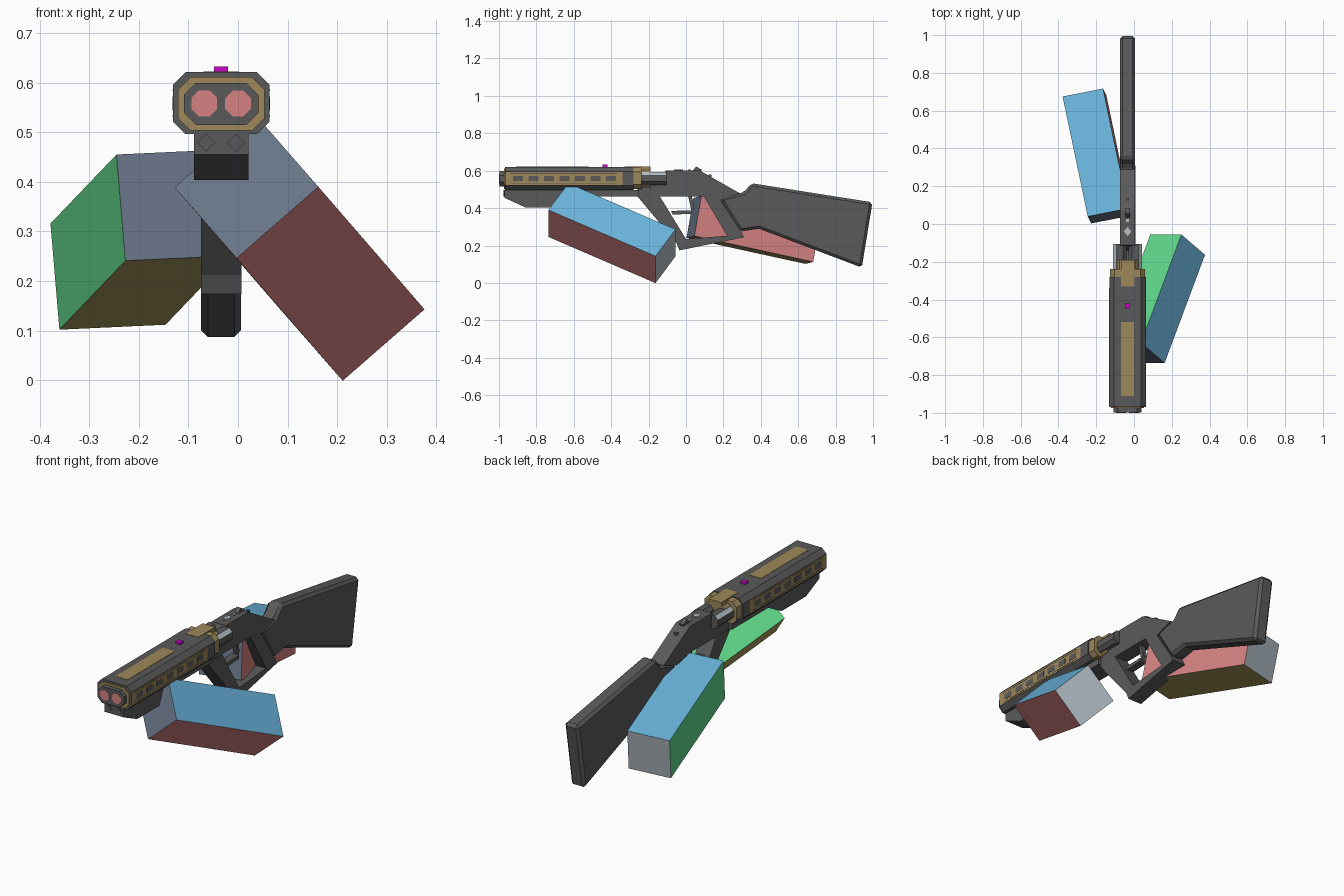
import bpy, bmesh, math
from mathutils import Vector

if "Cube" in bpy.data.objects:
    bpy.data.objects.remove(bpy.data.objects["Cube"])

CX = -0.034  # centre line of the long body


def mat(name, r, g, b):
    m = bpy.data.materials.new(name)
    lin = [((c / 255 + 0.055) / 1.055) ** 2.4 for c in (r, g, b)]
    m.diffuse_color = (*lin, 1)
    m.use_nodes = True
    m.node_tree.nodes["Principled BSDF"].inputs["Base Color"].default_value = m.diffuse_color
    return m


DARK = mat("dark_grey", 90, 90, 90)
GOLD = mat("dull_gold", 158, 136, 90)
MAGENTA = mat("magenta", 200, 10, 200)
RED = mat("soft_red", 214, 130, 130)
GREEN = mat("soft_green", 96, 214, 138)
BLUE = mat("sky_blue", 106, 180, 220)
OLIVE = mat("olive", 176, 162, 98)
SLATE = mat("slate", 104, 117, 136)
LIGHT = mat("light_grey", 180, 192, 199)


def finish(name, bm, mats):
    bmesh.ops.recalc_face_normals(bm, faces=bm.faces[:])
    me = bpy.data.meshes.new(name)
    bm.to_mesh(me)
    bm.free()
    for m in mats:
        me.materials.append(m)
    ob = bpy.data.objects.new(name, me)
    bpy.context.collection.objects.link(ob)
    return ob


def extrude(name, pts, vec, mats):
    """Prism from a flat outline swept along vec."""
    bm = bmesh.new()
    f = bm.faces.new([bm.verts.new(p) for p in pts])
    r = bmesh.ops.extrude_face_region(bm, geom=[f])
    top = [v for v in r["geom"] if isinstance(v, bmesh.types.BMVert)]
    bmesh.ops.translate(bm, vec=vec, verts=top)
    bm.faces.ensure_lookup_table()
    if not any(len(g.verts) == len(pts) and all(v not in top for v in g.verts) for g in bm.faces):
        bm.faces.new([v for v in bm.verts if v not in top])
    return finish(name, bm, mats)


def side_shape(name, yz, half, m=DARK):
    """Side outline given thickness across x."""
    return extrude(name, [(CX - half, y, z) for y, z in yz], (2 * half, 0, 0), [m])


def octa(name, half, z0, z1, cut, y0, y1, m=DARK, x=CX):
    """Chamfered bar running along y."""
    a, c = half, cut
    xz = [(-a, z0 + c), (-a + c, z0), (a - c, z0), (a, z0 + c),
          (a, z1 - c), (a - c, z1), (-a + c, z1), (-a, z1 - c)]
    return extrude(name, [(x + px, y0, z) for px, z in xz], (0, y1 - y0, 0), [m])


def block(name, x, y, z, m):
    """Box from (min, max) pairs."""
    return extrude(name, [(x[0], y[0], z[0]), (x[1], y[0], z[0]), (x[1], y[1], z[0]), (x[0], y[1], z[0])],
                   (0, 0, z[1] - z[0]), [m])


# Barrel shroud, muzzle and collars
octa("barrel_shroud", 0.097, 0.496, 0.621, 0.025, -0.968, -0.28)
octa("muzzle_ring", 0.087, 0.503, 0.611, 0.025, -0.974, -0.96, GOLD)
octa("muzzle_block", 0.075, 0.515, 0.599, 0.024, -0.998, -0.96)
octa("rear_collar", 0.092, 0.503, 0.617, 0.024, -0.285, -0.237, GOLD)
octa("rear_collar_step", 0.062, 0.512, 0.605, 0.02, -0.237, -0.19, GOLD)

# Side panels with slots, bores and breech barrels on both sides
for s, side in ((-1, "left"), (1, "right")):
    px = sorted((CX + s * 0.09, CX + s * 0.0975))
    block(side + "_panel", px, (-0.965, -0.34), (0.524, 0.593), GOLD)
    sx = sorted((CX + s * 0.092, CX + s * 0.0985))
    for i in range(7):
        y = -0.925 + i * 0.083
        block(f"{side}_slot_{i}", sx, (y, y + 0.053), (0.544, 0.572), DARK)
    for k, z in enumerate((0.532, 0.585)):
        block(f"{side}_panel_line_{k}", sx, (-0.94, -0.365), (z - 0.0015, z + 0.0015), DARK)
    octa(side + "_bore", 0.026, 0.532, 0.584, 0.015, -1.0, -0.99, RED, CX + s * 0.034)
    br = octa(side + "_breech", 0.035, 0.523, 0.592, 0.018, -0.24, -0.105, DARK, CX + s * 0.041)
    br.data.materials.append(LIGHT)
    for f in br.data.polygons:
        if f.normal.z > 0.3 and f.normal.x * s > 0.3:
            f.material_index = 1
    # diamond studs on the front of the fore grip
    dx = CX + s * 0.03
    extrude(side + "_stud", [(dx - 0.018, -0.975, 0.479), (dx, -0.975, 0.461),
                             (dx + 0.018, -0.975, 0.479), (dx, -0.975, 0.497)], (0, 0.008, 0), [DARK])

# Top details
block("top_stripe", (CX - 0.035, CX + 0.035), (-0.91, -0.52), (0.615, 0.6225), GOLD)
block("collar_tab", (CX - 0.036, CX + 0.036), (-0.33, -0.19), (0.6, 0.6225), GOLD)
block("sight", (CX - 0.014, CX + 0.014), (-0.447, -0.42), (0.615, 0.632), MAGENTA)

# Fore grip under the shroud
side_shape("fore_grip", [(-0.97, 0.497), (-0.97, 0.455), (-0.86, 0.404), (-0.66, 0.404),
                         (-0.55, 0.463), (-0.25, 0.463), (-0.25, 0.497)], 0.055)

# Receiver and the open frame below it
side_shape("receiver", [(-0.26, 0.463), (0.095, 0.463), (0.18, 0.44), (0.29, 0.478),
                        (0.075, 0.6), (-0.11, 0.6), (-0.14, 0.53), (-0.26, 0.53)], 0.04)
side_shape("frame_front_bar", [(-0.26, 0.463), (-0.05, 0.212), (-0.035, 0.174),
                               (0.0, 0.235), (-0.14, 0.463)], 0.041)
side_shape("frame_bottom_bar", [(-0.035, 0.174), (0.31, 0.244), (0.22, 0.252), (0.0, 0.235)], 0.041)
side_shape("grip_bar", [(0.095, 0.463), (0.22, 0.252), (0.31, 0.244), (0.295, 0.275), (0.18, 0.45)], 0.041)
side_shape("trigger_guard", [(-0.08, 0.385), (0.03, 0.388), (0.03, 0.37), (-0.07, 0.365)], 0.02)
side_shape("trigger", [(0.01, 0.47), (0.03, 0.47), (0.045, 0.40), (0.03, 0.38)], 0.012)
side_shape("hammer", [(0.03, 0.595), (0.055, 0.622), (0.085, 0.605), (0.08, 0.59)], 0.012)
block("rear_pin", (CX - 0.008, CX + 0.008), (0.12, 0.135), (0.55, 0.58), DARK)
extrude("top_latch", [(CX - 0.02, -0.04, 0.599), (CX, -0.065, 0.599), (CX + 0.02, -0.04, 0.599),
                      (CX, -0.015, 0.599)], (0, 0, 0.007), [LIGHT])
block("latch_pin", (CX - 0.008, CX + 0.008), (0.01, 0.026), (0.598, 0.606), LIGHT)

# Shoulder stock with chamfered edges
stock = side_shape("stock", [(0.35, 0.533), (0.997, 0.431), (0.94, 0.082), (0.39, 0.29),
                             (0.29, 0.275), (0.18, 0.45), (0.31, 0.485)], 0.0405)
bev = stock.modifiers.new("chamfer", "BEVEL")
bev.width, bev.segments = 0.014, 1


def guide_box(name, corner, right, down, length):
    """Slanted box, each side its own colour; corner is the front top left."""
    c, a, b, d = (Vector(v) for v in (corner, right, down, length))
    bm = bmesh.new()
    v = [bm.verts.new(c + a * i + b * j + d * k) for k in (0, 1) for j in (0, 1) for i in (0, 1)]
    sides = [(0, 1, 3, 2), (4, 5, 7, 6), (0, 1, 5, 4), (2, 3, 7, 6), (0, 2, 6, 4), (1, 3, 7, 5)]
    for i, s in enumerate(sides):
        bm.faces.new([v[k] for k in s]).material_index = i
    return finish(name, bm, [SLATE, LIGHT, BLUE, OLIVE, GREEN, RED])


# Two slanted hand blocks
guide_box("right_hand_block", (0.037, -0.629, 0.533), (0.125, -0.107, -0.143),
          (-0.165, 0.0, -0.144), (0.214, 0.573, -0.247))
guide_box("left_hand_block", (-0.245, 0.04, 0.455), (0.214, 0.042, 0.01),
          (0.018, -0.037, -0.214), (-0.133, 0.635, -0.139))
